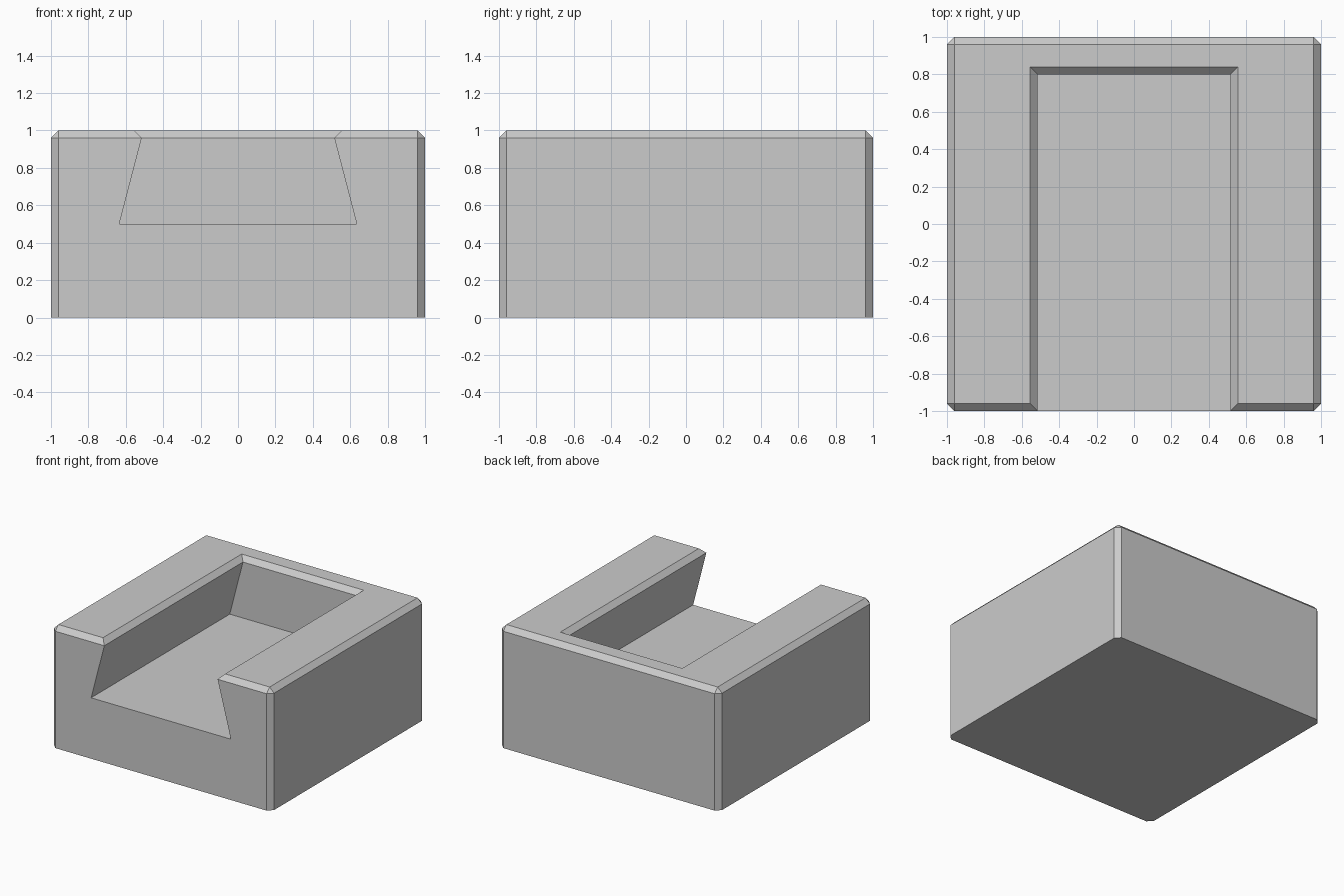
import bpy
import bmesh

cube = bpy.data.objects.get("Cube")
if cube:
    bpy.data.objects.remove(cube, do_unlink=True)

CHAMFER = 0.04
HEIGHT = 1.0

grey = bpy.data.materials.new("plain grey")
grey.use_nodes = True
colour = (0.6, 0.6, 0.6, 1.0)
grey.diffuse_color = colour
grey.node_tree.nodes["Principled BSDF"].inputs["Base Color"].default_value = colour


def make_object(name, bm):
    bmesh.ops.recalc_face_normals(bm, faces=bm.faces)
    mesh = bpy.data.meshes.new(name)
    bm.to_mesh(mesh)
    bm.free()
    mesh.materials.append(grey)
    obj = bpy.data.objects.new(name, mesh)
    bpy.context.collection.objects.link(obj)
    return obj


# Block: every edge chamfered except those around the base
bm = bmesh.new()
bmesh.ops.create_cube(bm, size=2.0)
for v in bm.verts:
    v.co.z = HEIGHT if v.co.z > 0 else 0.0
edges = [e for e in bm.edges if max(v.co.z for v in e.verts) > 0]
bmesh.ops.bevel(bm, geom=edges, offset=CHAMFER, segments=1,
                affect='EDGES', profile=0.5)
block = make_object("slotted_block", bm)

# Slot cutter: dovetail sides, upright back wall, flared chamfer at the rim
# Each ring is (height, half width, back y)
rings = [(0.5, 0.635, 0.8),
         (HEIGHT - CHAMFER, 0.515, 0.8),
         (HEIGHT + CHAMFER, 0.515 + 2 * CHAMFER, 0.8 + 2 * CHAMFER)]
FRONT = -1.2
bm = bmesh.new()
loops = [[bm.verts.new(p) for p in ((-w, FRONT, z), (w, FRONT, z),
                                    (w, back, z), (-w, back, z))]
         for z, w, back in rings]
for low, high in zip(loops, loops[1:]):
    for i in range(4):
        j = (i + 1) % 4
        bm.faces.new((low[i], low[j], high[j], high[i]))
bm.faces.new(loops[0])
bm.faces.new(loops[-1])
cutter = make_object("slot_cutter", bm)
cutter.hide_render = True

# Cut the slot and discard the cutter
cut = block.modifiers.new("slot", 'BOOLEAN')
cut.operation = 'DIFFERENCE'
cut.solver = 'EXACT'
cut.object = cutter
bpy.context.view_layer.objects.active = block
bpy.ops.object.modifier_apply(modifier=cut.name)
bpy.data.objects.remove(cutter, do_unlink=True)
